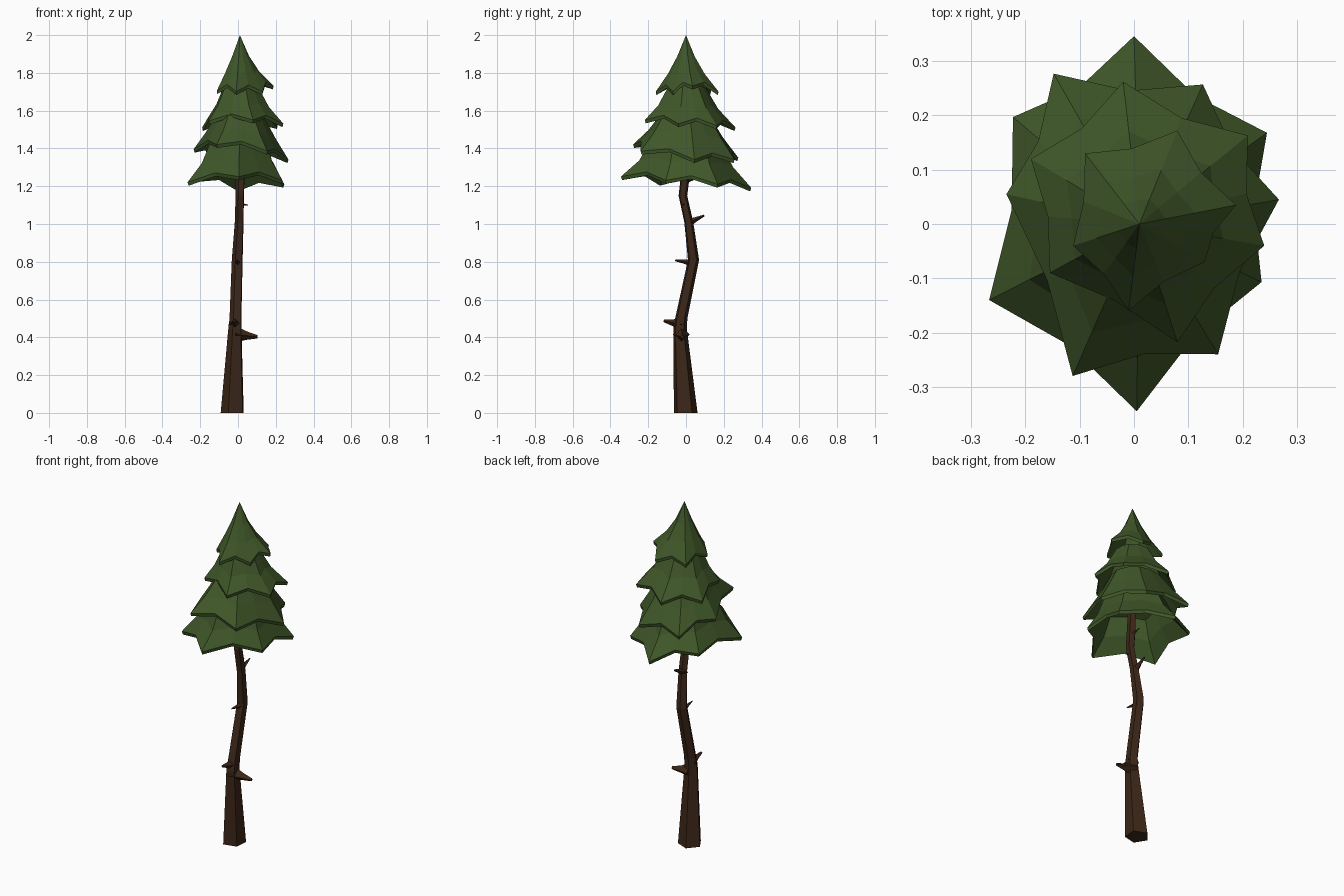
import bpy, bmesh, math
from mathutils import Vector

if "Cube" in bpy.data.objects:
    bpy.data.objects.remove(bpy.data.objects["Cube"])


def material(name, rgb):
    m = bpy.data.materials.new(name)
    m.diffuse_color = (*rgb, 1)
    m.use_nodes = True
    m.node_tree.nodes["Principled BSDF"].inputs["Base Color"].default_value = m.diffuse_color
    return m


BARK = material("bark", (0.046, 0.02, 0.009))
LEAF = material("needles", (0.05, 0.095, 0.022))


def make_object(name, bm, mat):
    bmesh.ops.recalc_face_normals(bm, faces=bm.faces)
    me = bpy.data.meshes.new(name)
    bm.to_mesh(me)
    bm.free()
    me.materials.append(mat)
    ob = bpy.data.objects.new(name, me)
    bpy.context.collection.objects.link(ob)
    return ob


def bridge(bm, a, b):
    n = len(a)
    for i in range(n):
        j = (i + 1) % n
        bm.faces.new((a[i], a[j], b[j], b[i]))


# Crooked five-sided trunk: x, y, z, radius
bm = bmesh.new()
path = [(-0.026, -0.003, 0, 0.066), (-0.014, -0.032, 0.44, 0.038),
        (-0.011, -0.026, 0.50, 0.034), (-0.002, 0.039, 0.81, 0.031),
        (0.008, 0.014, 1.01, 0.025), (0.011, -0.017, 1.15, 0.024),
        (0.013, -0.005, 1.25, 0.025), (0.01, 0, 1.5, 0.018)]
rings = []
for x, y, z, r in path:
    rings.append([bm.verts.new((x + r * math.cos(t), y + r * math.sin(t), z))
                  for t in (math.tau * k / 5 + 0.55 for k in range(5))])
for a, b in zip(rings, rings[1:]):
    bridge(bm, a, b)
bm.faces.new(rings[0])
bm.faces.new(rings[-1])
make_object("trunk", bm, BARK)


# Broken branch stubs: base, tip, base radius
def stub(name, base, tip, r):
    base, tip = Vector(base), Vector(tip)
    d = tip - base
    q = d.to_track_quat('Z', 'Y')
    bm = bmesh.new()
    rings = []
    for f, s in ((0, 1), (0.5, 0.5), (1, 0.2)):
        rings.append([bm.verts.new(base + d * f + q @ Vector(
            (r * s * math.cos(k * math.tau / 4), r * s * math.sin(k * math.tau / 4), 0)))
            for k in range(4)])
    for a, b in zip(rings, rings[1:]):
        bridge(bm, a, b)
    bm.faces.new(rings[0])
    bm.faces.new(rings[-1])
    make_object(name, bm, BARK)


stub("branch_stub_1", (-0.015, -0.025, 0.415), (0.103, -0.02, 0.403), 0.045)
stub("branch_stub_2", (-0.015, -0.02, 0.468), (-0.018, -0.118, 0.488), 0.036)
stub("branch_stub_3", (-0.003, 0.03, 0.795), (0, -0.057, 0.807), 0.02)
stub("branch_stub_4", (0.004, 0.01, 1.005), (0.008, 0.096, 1.045), 0.024)
stub("branch_stub_5", (0.005, -0.012, 1.108), (0.052, -0.015, 1.1), 0.01)
stub("branch_stub_6", (0.01, -0.005, 1.225), (0.01, 0.055, 1.24), 0.013)


# Star-shaped needle skirts: tips run round the tree, profile is (scale, rise)
def skirt(name, tips, profile, apex_z, thick=0.018):
    centre = Vector((0.01, 0, 0))
    rim = []
    for i, p in enumerate(tips):
        p, q = Vector(p), Vector(tips[(i + 1) % len(tips)])
        notch = (p + q) / 2
        notch.x *= 0.92
        notch.y *= 0.92
        notch.z += 0.035
        rim += [p, notch]
    mean_z = sum(p.z for p in rim) / len(rim)
    mean_r = sum(p.to_2d().length for p in rim) / len(rim)
    bm = bmesh.new()
    shells = []
    for drop, shrink in ((0.0, 1.0), (thick, 0.98)):
        rings = []
        for f, rise in [(1, 0)] + profile:
            ring = []
            even = (1 - f) * 0.9  # upper rings even out toward round
            for p in rim:
                flat = Vector((p.x, p.y, 0)) - centre
                flat *= 1 + even * (mean_r / flat.length - 1)
                pos = centre + flat * f * shrink
                pos.z = mean_z + (p.z - mean_z) * f * f + rise - drop + thick * 0.6
                ring.append(bm.verts.new(pos))
            rings.append(ring)
        for a, b in zip(rings, rings[1:]):
            bridge(bm, a, b)
        top = bm.verts.new((0.01, 0, apex_z - drop))
        last = rings[-1]
        for i in range(len(last)):
            bm.faces.new((last[i], last[(i + 1) % len(last)], top))
        shells.append(rings[0])
    bridge(bm, *shells)
    make_object(name, bm, LEAF)


skirt("needles_bottom",
      [(0, 0.346, 1.18), (-0.223, 0.197, 1.23), (-0.267, -0.14, 1.21),
       (0.005, -0.345, 1.24), (0.235, -0.107, 1.22), (0.245, 0.168, 1.2)],
      [(0.75, 0.09), (0.6, 0.19)], 1.5)
skirt("needles_lower_middle",
      [(-0.148, 0.277, 1.34), (-0.235, 0.055, 1.385), (-0.113, -0.28, 1.41),
       (0.155, -0.24, 1.375), (0.267, 0.045, 1.33), (0.127, 0.257, 1.33)],
      [(0.74, 0.09), (0.5, 0.19)], 1.64)
skirt("needles_upper_middle",
      [(-0.02, 0.262, 1.5), (-0.19, 0.12, 1.5), (-0.155, -0.09, 1.535),
       (0.08, -0.218, 1.54), (0.24, -0.04, 1.52), (0.21, 0.163, 1.51)],
      [(0.69, 0.08), (0.45, 0.18)], 1.78)
skirt("needles_top",
      [(0.08, 0.172, 1.69), (-0.09, 0.13, 1.69), (-0.112, -0.04, 1.695),
       (-0.01, -0.16, 1.69), (0.13, -0.07, 1.69), (0.188, 0.035, 1.72)],
      [(0.62, 0.08), (0.31, 0.165)], 2.0)
